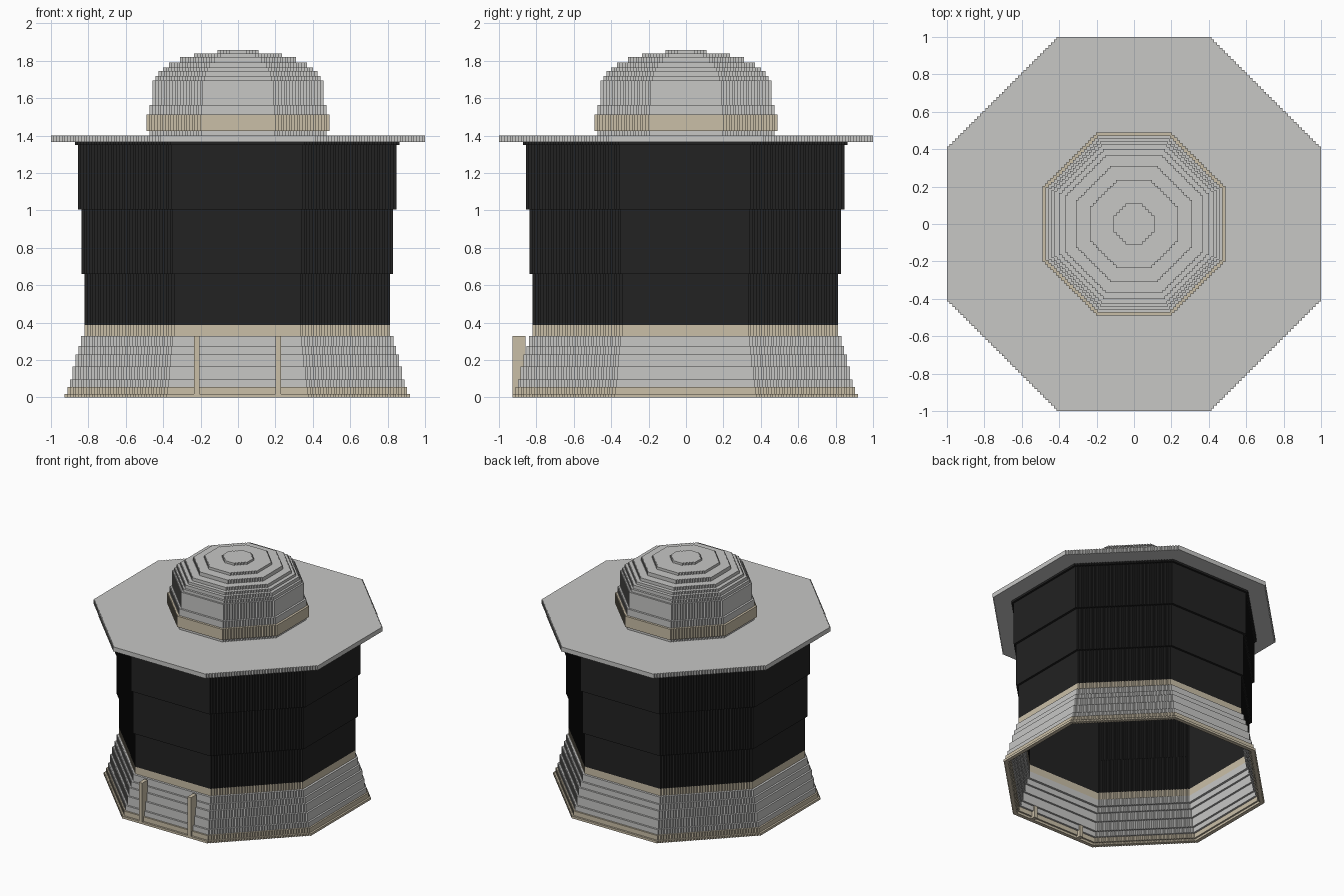
import bpy, bmesh

cube = bpy.data.objects.get("Cube")
if cube:
    bpy.data.objects.remove(cube)

STEP = 0.0145          # size of one stair on the diagonal walls
SIDE = 0.414           # half side of a regular octagon per unit of half width


def material(name, rgb):
    m = bpy.data.materials.new(name)
    m.use_nodes = True
    m.diffuse_color = (*rgb, 1)
    bsdf = next(n for n in m.node_tree.nodes if n.type == 'BSDF_PRINCIPLED')
    bsdf.inputs["Base Color"].default_value = (*rgb, 1)
    bsdf.inputs["Roughness"].default_value = 0.9
    return m


MATS = {
    "grey": material("light grey", (0.57, 0.57, 0.56)),
    "tan": material("sandy tan", (0.59, 0.52, 0.39)),
    "black": material("soft black", (0.016, 0.016, 0.016)),
}


def outline(r):
    """Octagon whose four diagonal sides are small staircases."""
    h = r * SIDE
    n = max(2, round((r - h) / STEP))
    d = (r - h) / n
    corner = [(r, h)]
    for i in range(n):
        corner.append((r - (i + 1) * d, h + i * d))
        corner.append((r - (i + 1) * d, h + (i + 1) * d))
    pts = []
    for _ in range(4):
        pts += corner
        corner = [(-y, x) for x, y in corner]
    return pts


def add_ring(bm, r, inner, z0, z1, off):
    """One layer: a stepped octagon ring, or a solid slab when inner is 0."""
    pts = outline(r)

    def loop(k, z):
        return [bm.verts.new((x * k + off, y * k + off, z)) for x, y in pts]

    low, high = loop(1, z0), loop(1, z1)
    pairs = [(low, high)]
    if inner > 0:
        in_low, in_high = loop(inner / r, z0), loop(inner / r, z1)
        pairs += [(high, in_high), (in_high, in_low), (in_low, low)]
    else:
        bm.faces.new(high)
        bm.faces.new(low[::-1])
    n = len(pts)
    for a, b in pairs:
        for i in range(n):
            j = (i + 1) % n
            bm.faces.new((a[i], a[j], b[j], b[i]))


def finish(bm, name, mat):
    me = bpy.data.meshes.new(name)
    bm.to_mesh(me)
    bm.free()
    me.materials.append(MATS[mat])
    bpy.context.collection.objects.link(bpy.data.objects.new(name, me))


def build_stack(layers, z, off, closed):
    """Stack layers of (part, colour, top, half width) into a thin stepped shell."""
    parts = {}
    for i, (part, mat, top, r) in enumerate(layers):
        near = [l[3] for l in layers[max(0, i - 1):i + 2]]
        inner = min(near) - STEP
        if closed and i == len(layers) - 1:
            inner = 0
        if part not in parts:
            parts[part] = (bmesh.new(), mat)
        add_ring(parts[part][0], r, inner, z, top, off)
        z = top
    for part, (bm, mat) in parts.items():
        finish(bm, part, mat)


# Hollow building: flared plinth, tan trim and dark walls widening upward
build_stack([
    ("base_trim", "tan", 0.018, 0.923),
    ("base_trim", "tan", 0.055, 0.908),
    ("flared_base", "grey", 0.095, 0.895),
    ("flared_base", "grey", 0.165, 0.88),
    ("flared_base", "grey", 0.23, 0.865),
    ("flared_base", "grey", 0.275, 0.85),
    ("flared_base", "grey", 0.33, 0.835),
    ("base_top_band", "tan", 0.387, 0.817),
    ("dark_walls", "black", 0.66, 0.817),
    ("dark_walls", "black", 1.005, 0.834),
    ("dark_walls", "black", 1.35, 0.852),
    ("dark_walls", "black", 1.366, 0.868),
], 0, -0.004, False)

# Wide flat roof, open under the dome
bm = bmesh.new()
add_ring(bm, 1.0, 0.455, 1.366, 1.402, 0)
finish(bm, "roof_slab", "grey")

# Stepped dome with a tan band around its foot
build_stack([
    ("dome_foot", "grey", 1.425, 0.474),
    ("dome_band", "tan", 1.512, 0.49),
    ("dome", "grey", 1.565, 0.472),
    ("dome", "grey", 1.695, 0.456),
    ("dome", "grey", 1.718, 0.442),
    ("dome", "grey", 1.745, 0.425),
    ("dome", "grey", 1.765, 0.40),
    ("dome", "grey", 1.79, 0.37),
    ("dome", "grey", 1.82, 0.31),
    ("dome", "grey", 1.84, 0.235),
    ("dome", "grey", 1.857, 0.11),
], 1.402, 0, True)

# Two upright posts beside the front entrance
for name, x in (("front_post_right", -0.22), ("front_post_left", 0.215)):
    bm = bmesh.new()
    bmesh.ops.create_cube(bm, size=1)
    bmesh.ops.scale(bm, vec=(0.03, 0.07, 0.33), verts=bm.verts)
    bmesh.ops.translate(bm, vec=(x, -0.892, 0.165), verts=bm.verts)
    finish(bm, name, "tan")
